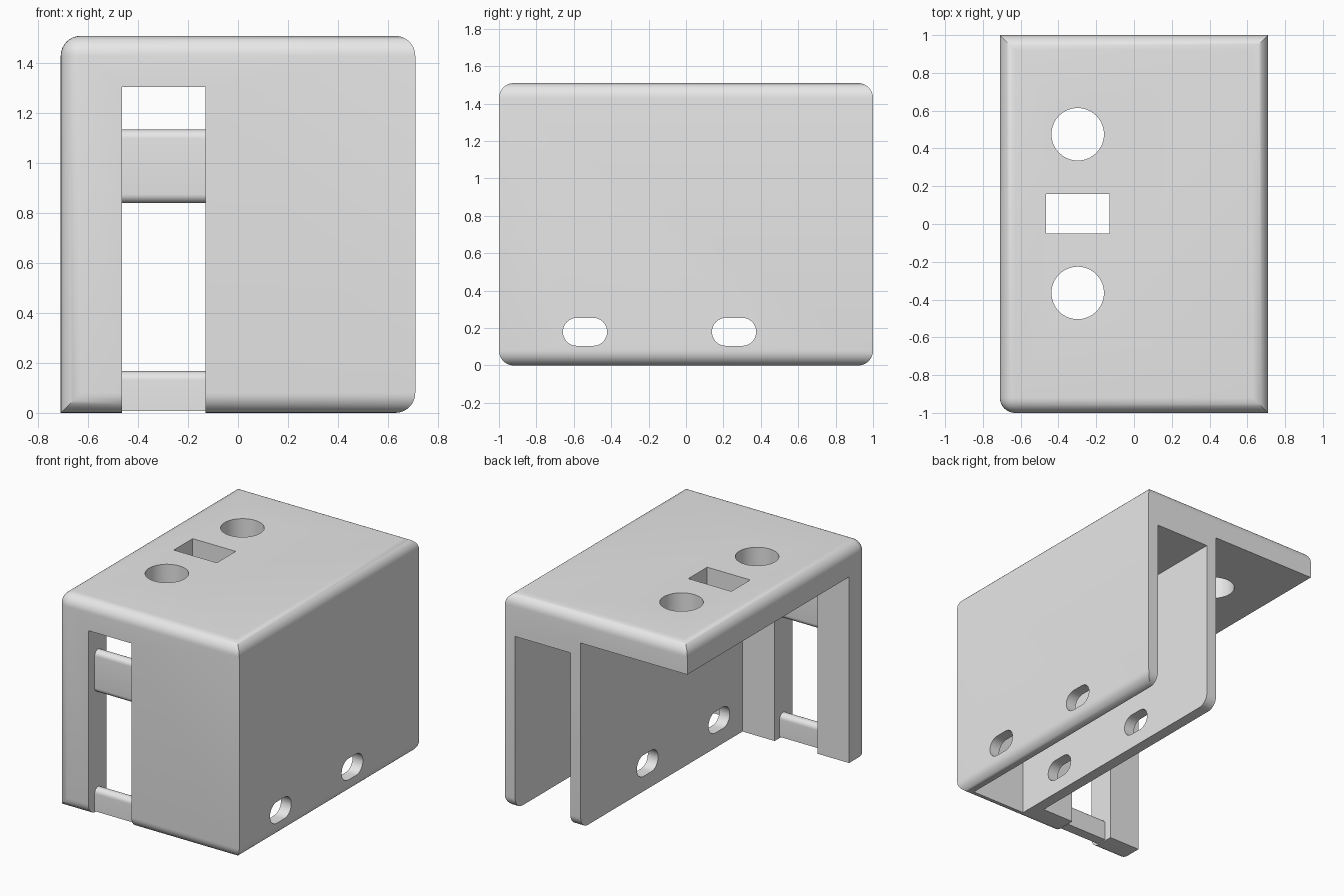
import bpy, bmesh, math

if "Cube" in bpy.data.objects:
    bpy.data.objects.remove(bpy.data.objects["Cube"], do_unlink=True)

grey = bpy.data.materials.new("plain grey")
grey.use_nodes = True
colour = (0.8, 0.8, 0.8, 1)
grey.diffuse_color = colour
grey.node_tree.nodes["Principled BSDF"].inputs["Base Color"].default_value = colour


def block(name, x, y, z, radius=0, rounded=None, segments=8):
    """Box from (min, max) ranges; edges passing rounded(midpoint, direction) are rounded."""
    bm = bmesh.new()
    bmesh.ops.create_cube(bm, size=1)
    for v in bm.verts:
        v.co = [r[0] + (c + 0.5) * (r[1] - r[0]) for c, r in zip(v.co, (x, y, z))]
    if rounded:
        edges = [e for e in bm.edges
                 if rounded((e.verts[0].co + e.verts[1].co) / 2,
                            (e.verts[1].co - e.verts[0].co).normalized())]
        bmesh.ops.bevel(bm, geom=edges, offset=radius, offset_type='OFFSET',
                        segments=segments, profile=0.5, affect='EDGES', clamp_overlap=False)
    mesh = bpy.data.meshes.new(name)
    bm.to_mesh(mesh)
    bm.free()
    mesh.materials.append(grey)
    ob = bpy.data.objects.new(name, mesh)
    bpy.context.collection.objects.link(ob)
    return ob


def activate(ob):
    bpy.ops.object.select_all(action='DESELECT')
    ob.select_set(True)
    bpy.context.view_layer.objects.active = ob


def cut(ob, cutter):
    cutter.hide_render = True
    activate(ob)
    mod = ob.modifiers.new("cut", 'BOOLEAN')
    mod.operation, mod.solver, mod.object = 'DIFFERENCE', 'EXACT', cutter
    bpy.ops.object.modifier_apply(modifier=mod.name)
    bpy.data.objects.remove(cutter, do_unlink=True)


W, D, H = 0.71, 1.0, 1.51
WINDOW = (-0.465, -0.13)


# Outer body: rounded on top, along the bottom except the left, and at the front left corner
def body_edge(mid, direction):
    if abs(direction.z) > 0.5:
        return mid.x < 0 and mid.y < 0
    return mid.z > 0.5 or mid.x > -0.5


body = block("bracket_body", (-W, W), (-D, D), (0, H), 0.08, body_edge)

# Open interior on the left, and the channel between the two right walls
cut(body, block("interior", (-2, 0.12), (-0.8, 2), (-1, 1.31)))
cut(body, block("channel", (0.2, 0.63), (-0.92, 2), (-1, 1.22)))

# Tall front window
cut(body, block("window", WINDOW, (-2, -0.7), (-1, 1.305)))

# Openings in the top plate
cut(body, block("top_slot", WINDOW, (-0.05, 0.16), (1.25, 2)))
for y in (-0.365, 0.475):
    bpy.ops.mesh.primitive_cylinder_add(vertices=64, radius=0.139, depth=0.8,
                                        location=(-0.298, y, 1.65))
    hole = bpy.context.object
    hole.data.materials.append(grey)
    cut(body, hole)

# Round-ended slots through both right walls
for y in (-0.54, 0.257):
    cut(body, block("side_slot", (0.05, 1), (y - 0.118, y + 0.118), (0.105, 0.255),
                    0.0745, lambda mid, d: abs(d.x) > 0.5))

# Rounded bars across the window
bars = [
    block("upper_bar", WINDOW, (-0.93, -0.856), (0.84, 1.135), 0.036,
          lambda mid, d: abs(d.x) > 0.5),
    block("lower_bar", WINDOW, (-0.93, -0.856), (0.008, 0.167), 0.036,
          lambda mid, d: abs(d.x) > 0.5 and mid.z > 0.1),
]

for ob in [body] + bars:
    activate(ob)
    bpy.ops.object.shade_smooth_by_angle(angle=math.radians(30))
